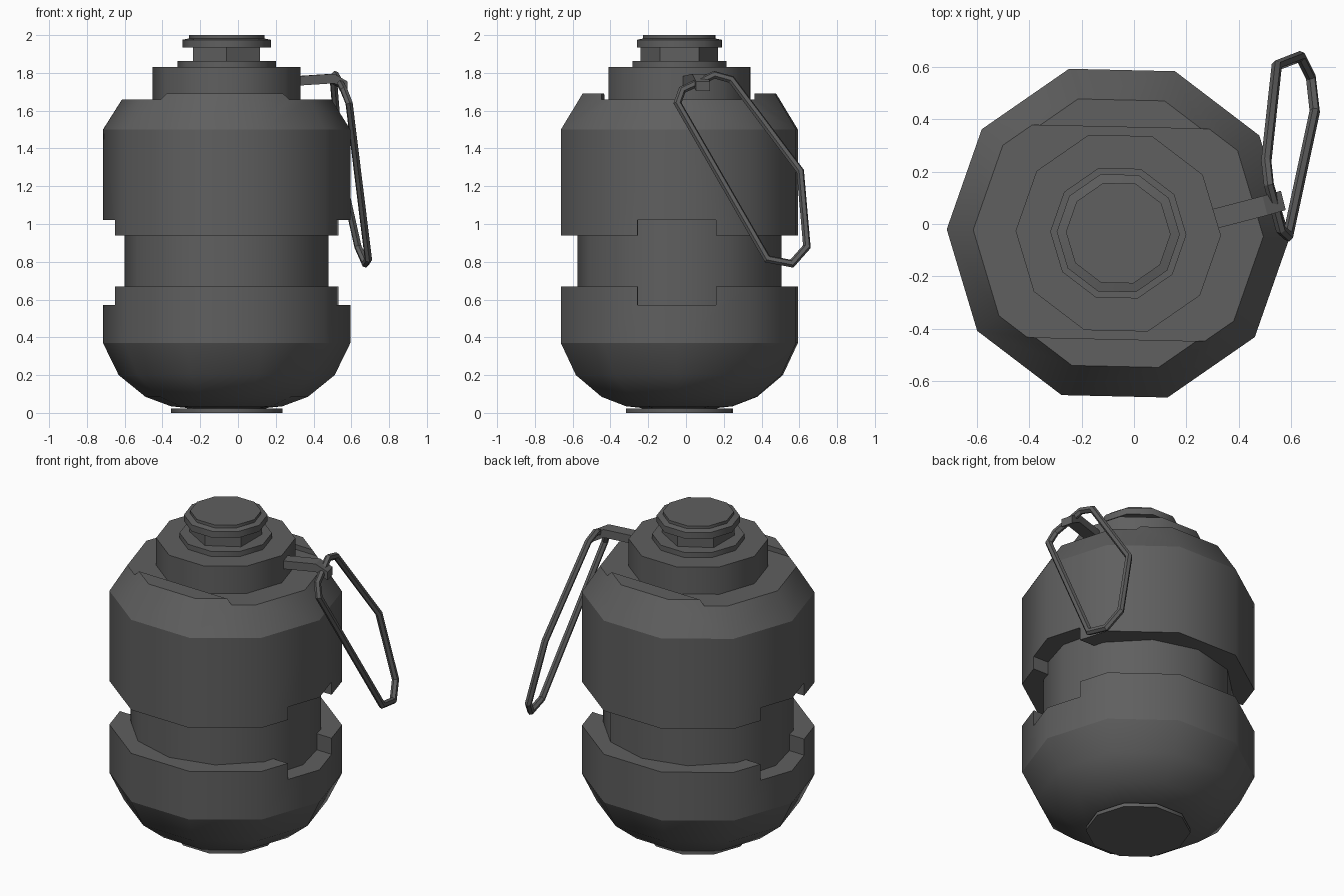
import bpy, bmesh, math
from mathutils import Vector, Matrix

if "Cube" in bpy.data.objects:
    bpy.data.objects.remove(bpy.data.objects["Cube"])

CX, CY = -0.06, -0.035
TILT = math.radians(-1.3)          # whole body is turned slightly about z

mat = bpy.data.materials.new("dark_grey_metal")
mat.diffuse_color = (0.115, 0.115, 0.115, 1)
mat.use_nodes = True
mat.node_tree.nodes["Principled BSDF"].inputs["Base Color"].default_value = mat.diffuse_color


def add_object(name, bm):
    bmesh.ops.recalc_face_normals(bm, faces=bm.faces)
    me = bpy.data.meshes.new(name)
    bm.to_mesh(me)
    bm.free()
    me.materials.append(mat)
    ob = bpy.data.objects.new(name, me)
    bpy.context.scene.collection.objects.link(ob)
    return ob


def lathe(name, profile, n=10, phase=TILT):
    """Closed n-sided turned solid from (radius, z) pairs, bottom to top."""
    bm = bmesh.new()
    rings = []
    for r, z in profile:
        rings.append([bm.verts.new((CX + r * math.cos(phase + math.tau * i / n),
                                    CY + r * math.sin(phase + math.tau * i / n), z))
                      for i in range(n)])
    for a, b in zip(rings, rings[1:]):
        for i in range(n):
            j = (i + 1) % n
            bm.faces.new((a[i], a[j], b[j], b[i]))
    bm.faces.new(rings[0])
    bm.faces.new(rings[-1])
    return add_object(name, bm)


def cutter(name, width, z0, z1):
    """Hidden long box along x."""
    bm = bmesh.new()
    bmesh.ops.create_cube(bm, size=1, matrix=Matrix.Translation((CX, CY, (z0 + z1) / 2))
                          @ Matrix.Rotation(TILT, 4, 'Z')
                          @ Matrix.Diagonal((3, width, z1 - z0, 1)))
    ob = add_object(name, bm)
    ob.hide_render = True
    return ob


def cut(ob, tools):
    for t in tools:
        m = ob.modifiers.new("cut", 'BOOLEAN')
        m.object, m.operation, m.solver = t, 'DIFFERENCE', 'EXACT'
    bpy.context.view_layer.update()
    dg = bpy.context.evaluated_depsgraph_get()
    me = bpy.data.meshes.new_from_object(ob.evaluated_get(dg))
    ob.modifiers.clear()
    ob.data = me


def finish(ob, sharp_z=(), angle=40):
    """Smooth shading, sharp at steep edges and at the given heights."""
    bm = bmesh.new()
    bm.from_mesh(ob.data)
    for f in bm.faces:
        f.smooth = True
    for e in bm.edges:
        level = any(all(abs(v.co.z - z) < 0.002 for v in e.verts) for z in sharp_z)
        steep = len(e.link_faces) != 2 or e.calc_face_angle(0) > math.radians(angle)
        e.smooth = not (level or steep)
    bm.to_mesh(ob.data)
    bm.free()


# --- body shells with side notches and top slot
notch = cutter("notch_cutter", 0.415, 0.57, 1.02)
slot = cutter("slot_cutter", 0.81, 1.66, 1.9)

lower = lathe("lower_shell", [(0.20, 0.025), (0.295, 0.035), (0.43, 0.085),
                              (0.572, 0.2), (0.655, 0.37), (0.655, 0.67)])
cut(lower, [notch])
finish(lower, (0.37,))

upper = lathe("upper_shell", [(0.655, 0.94), (0.655, 1.5), (0.535, 1.69)])
cut(upper, [notch, slot])
finish(upper, (1.5,))

for tool in (notch, slot):
    bpy.data.objects.remove(tool)

# --- recessed core between the shells
finish(lathe("core", [(0.54, 0.5), (0.54, 1.1)], 12))

# --- base plate
finish(lathe("base_plate", [(0.295, 0.0), (0.295, 0.022)]))
finish(lathe("base_spacer", [(0.21, 0.015), (0.21, 0.04)]))

# --- fuse stack on top
finish(lathe("fuse_collar", [(0.392, 1.64), (0.392, 1.83)]))
finish(lathe("fuse_washer", [(0.26, 1.82), (0.26, 1.862)]))
finish(lathe("fuse_nut", [(0.205, 1.85), (0.205, 1.95)], 6, math.radians(-90)), angle=20)
finish(lathe("button_flange", [(0.235, 1.935), (0.235, 1.975), (0.2, 1.982), (0.2, 2.0)]),
       (1.975, 1.982))

# --- strap that holds the pull ring, bent down at its end
bm = bmesh.new()
side = Vector((-0.25, 1, 0)).normalized() * 0.038
rows = []
for x, y, z, t in [(0.27, 0.01, 1.755, 0.05), (0.50, 0.07, 1.77, 0.05), (0.57, 0.09, 1.73, 0.05)]:
    c, up = Vector((x, y, z)), Vector((0, 0, t / 2))
    rows.append([bm.verts.new(c + s) for s in (side + up, side - up, -side - up, -side + up)])
for a, b in zip(rows, rows[1:]):
    for i in range(4):
        bm.faces.new((a[i], a[(i + 1) % 4], b[(i + 1) % 4], b[i]))
bm.faces.new(rows[0])
bm.faces.new(rows[-1])
finish(add_object("ring_strap", bm), angle=20)

# --- pull ring: hexagonal-section wire along a closed path
path = [Vector(p) for p in [
    (0.588, -0.045, 1.64), (0.56, -0.02, 1.71), (0.515, 0.15, 1.79), (0.505, 0.24, 1.765),
    (0.545, 0.605, 1.28), (0.635, 0.64, 0.88), (0.675, 0.56, 0.79), (0.69, 0.43, 0.815)]]
mid = sum(path, Vector()) / len(path)
normal = sum(((a - mid).cross(b - mid) for a, b in zip(path, path[1:] + path[:1])),
             Vector()).normalized()
bm = bmesh.new()
K = 6
rows = []
for i, p in enumerate(path):
    d0 = (p - path[i - 1]).normalized()
    d1 = (path[(i + 1) % len(path)] - p).normalized()
    out = (d0 + d1).cross(normal).normalized()
    miter = 1 / max(0.5, math.cos(d0.angle(d1) / 2))
    rows.append([bm.verts.new(p + out * miter * 0.02 * math.cos(math.tau * k / K)
                              + normal * 0.02 * math.sin(math.tau * k / K)) for k in range(K)])
for i in range(len(rows)):
    a, b = rows[i - 1], rows[i]
    for k in range(K):
        bm.faces.new((a[k], a[(k + 1) % K], b[(k + 1) % K], b[k]))
finish(add_object("pull_ring", bm), angle=30)
